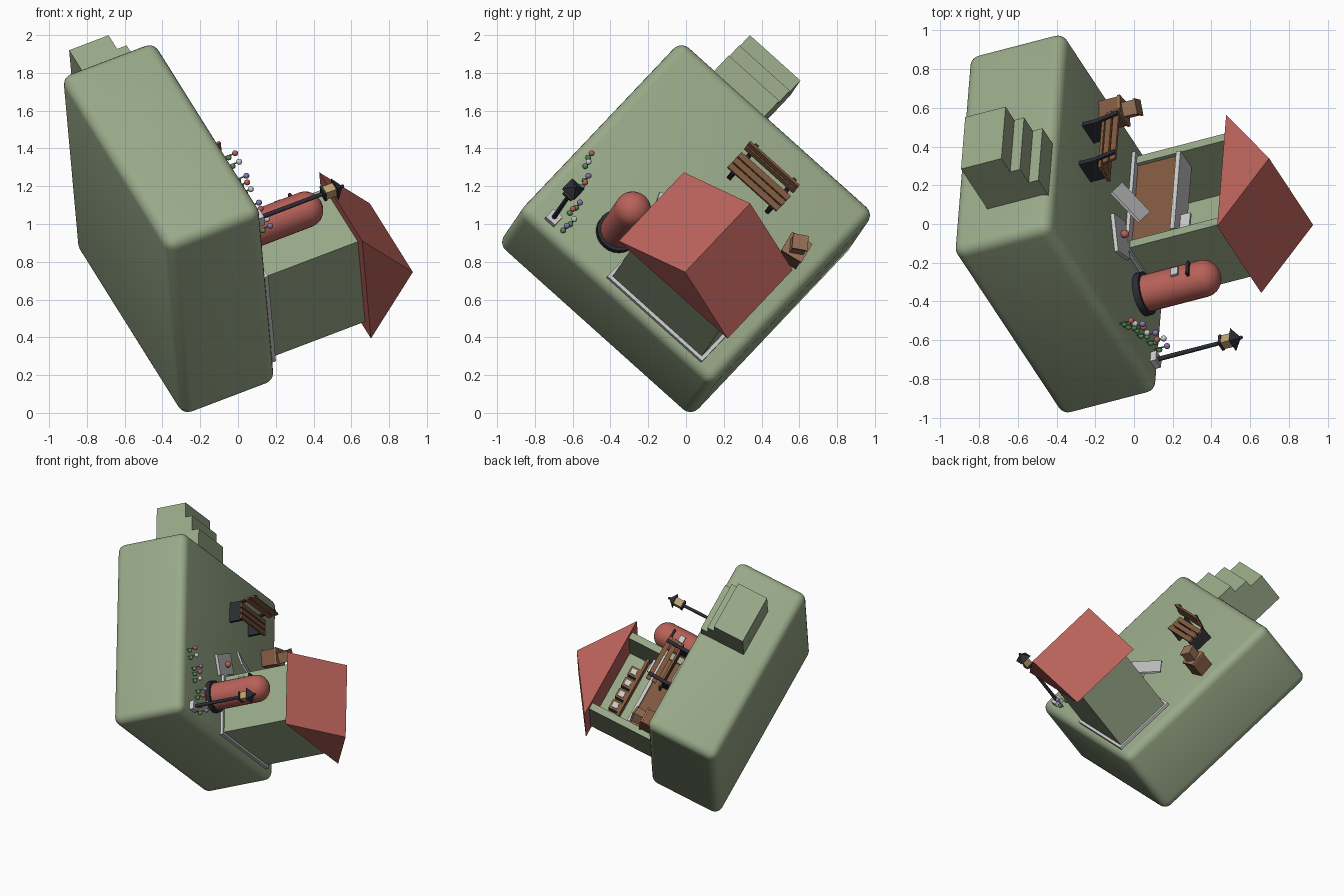
import bpy, bmesh, math, random
from mathutils import Matrix, Vector, Euler

if "Cube" in bpy.data.objects:
    bpy.data.objects.remove(bpy.data.objects["Cube"])

random.seed(4)
# Tilted frame of the scene: local x, y along the plate, z out of the plate
FRAME = Matrix(((.4138, .060, .908, -.118), (-.6261, .7436, .236, .065),
                (-.661, -.6667, .345, 1.07), (0, 0, 0, 1)))


def mat(name, *rgb):
    m = bpy.data.materials.new(name)
    m.diffuse_color = (*rgb, 1)
    m.use_nodes = True
    m.node_tree.nodes["Principled BSDF"].inputs["Base Color"].default_value = m.diffuse_color
    return m


GREEN = mat("green", .32, .40, .25)
RED = mat("red", .48, .12, .10)
BROWN = mat("brown", .22, .10, .05)
TAN = mat("tan", .30, .16, .09)
DARK = mat("dark", .025, .026, .035)
GREY = mat("grey", .55, .55, .55)
GLOW = mat("glow", .52, .36, .16)
LEAF = mat("leaf", .10, .25, .10)
VIOLET = mat("violet", .25, .18, .45)


def add(name, bm, m, loc=(0, 0, 0), rot=(0, 0, 0), smooth=False, basis=None):
    me = bpy.data.meshes.new(name)
    bmesh.ops.recalc_face_normals(bm, faces=bm.faces)
    bm.to_mesh(me)
    bm.free()
    o = bpy.data.objects.new(name, me)
    bpy.context.collection.objects.link(o)
    me.materials.append(m)
    local = Matrix.Translation(loc) @ (basis or Euler(rot).to_matrix()).to_4x4()
    o.matrix_world = FRAME @ local
    if smooth:
        bpy.context.view_layer.objects.active = o
        o.select_set(True)
        bpy.ops.object.shade_smooth_by_angle(angle=math.radians(40))
        o.select_set(False)
    return o


def block(name, loc, size, m, rot=(0, 0, 0), bevel=0, seg=1, basis=None):
    bm = bmesh.new()
    bmesh.ops.create_cube(bm, size=1)
    bmesh.ops.scale(bm, vec=size, verts=bm.verts)
    if bevel:
        bmesh.ops.bevel(bm, geom=bm.edges[:], offset=bevel, segments=seg,
                        profile=.5, affect='EDGES')
    return add(name, bm, m, loc, rot, seg > 1, basis)


def span(name, x, y, z, m, **k):
    lo, hi = zip(x, y, z)
    return block(name, [(a + b) / 2 for a, b in zip(lo, hi)],
                 [b - a for a, b in zip(lo, hi)], m, **k)


def cone(name, loc, r1, r2, h, m, n=12, rot=(0, 0, 0)):
    bm = bmesh.new()
    bmesh.ops.create_cone(bm, cap_ends=True, segments=n, radius1=r1, radius2=r2, depth=h)
    return add(name, bm, m, (loc[0], loc[1], loc[2] + h / 2), rot, n > 6)


def ball(name, loc, r, m):
    bm = bmesh.new()
    bmesh.ops.create_uvsphere(bm, u_segments=12, v_segments=8, radius=r)
    return add(name, bm, m, loc, smooth=True)


def lathe(name, loc, profile, m, n=24):
    bm = bmesh.new()
    vs = [bm.verts.new((r, 0, z)) for r, z in profile]
    es = [bm.edges.new(p) for p in zip(vs, vs[1:])]
    bmesh.ops.spin(bm, geom=vs + es, cent=(0, 0, 0), axis=(0, 0, 1),
                   angle=2 * math.pi, steps=n)
    bmesh.ops.remove_doubles(bm, verts=bm.verts, dist=1e-5)
    return add(name, bm, m, loc, smooth=True)


# Rounded plate and entry steps
span("plate", (-.69, .69), (-.69, .69), (-.55, 0), GREEN, bevel=.06, seg=5)
for i in range(3):
    span("entry_step", (-1.02 + .11 * i, -.66), (-.45, -.09),
         (-.36, -.13 + .055 * i), GREEN)

# Kiosk: foundation, three walls, solid gable roof
span("foundation", (.18, .645), (-.11, .565), (-.01, .02), GREY)
span("rear_wall", (.575, .625), (-.09, .545), (.02, .55), GREEN)
for y in (-.09, .495):
    span("side_wall", (.20, .6), (y, y + .05), (.02, .55), GREEN)
bm = bmesh.new()
ends = [[bm.verts.new((x, y, z)) for y, z in ((-.16, .55), (.615, .55), (.227, .82))]
        for x in (.14, .69)]
for e in ends:
    bm.faces.new(e)
for i in range(3):
    j = (i + 1) % 3
    bm.faces.new((ends[0][i], ends[0][j], ends[1][j], ends[1][i]))
add("roof", bm, RED)

# Counter, menu board, rear shelf with crates
span("counter", (.22, .30), (-.04, .495), (.02, .25), BROWN)
span("counter_top", (.19, .33), (-.04, .495), (.25, .275), GREY)
span("menu_board", (.25, .265), (.0, .10), (.275, .33), GREY)
span("shelf", (.48, .575), (-.04, .495), (.39, .41), BROWN)
for i in range(4):
    y = .09 + .092 * i
    block("shelf_crate", (.52, y, .445), (.07, .07, .07), BROWN)
    block("crate_panel", (.484, y, .445), (.01, .04, .04), GREY)

# Post box
P = (.41, -.233)
cone("post_box_base", (*P, 0), .115, .115, .035, DARK, 24)
dome = [(.097 * math.cos(a), .355 + .09 * math.sin(a))
        for a in (i * math.pi / 12 for i in range(6))]
lathe("post_box", (*P, 0), [(0, .02), (.097, .02)] + dome + [(0, .445)], RED)
block("post_box_plate", (.312, P[1], .235), (.02, .05, .04), GREY)
block("post_box_slot", (.312, P[1], .31), (.025, .085, .016), DARK)

# Lamp post
L = (.60, -.53)
block("lamp_foot", (*L, .012), (.065, .065, .04), GREY)
cone("lamp_pole", (*L, .02), .013, .011, .37, DARK)
block("lantern_base", (*L, .39), (.06, .06, .014), DARK)
block("lantern_glass", (*L, .425), (.052, .052, .06), GLOW)
cone("lantern_roof", (*L, .455), .062, .008, .04, DARK, 4, (0, 0, math.pi / 4))
ball("lantern_tip", (*L, .50), .01, DARK)

# Bench: three seat slats, two back slats, dark ends
for i in range(3):
    block("seat_slat", (-.355 + .042 * i, .135, .105), (.034, .35, .016), BROWN)
for i in range(2):
    block("back_slat", (-.392 - .008 * i, .135, .15 + .045 * i), (.014, .35, .034), BROWN,
          rot=(0, -.17, 0))
for y in (.0, .27):
    span("bench_end", (-.40, -.255), (y - .012, y + .012), (0, .097), DARK)
    block("back_post", (-.405, y, .15), (.014, .024, .12), DARK, rot=(0, -.17, 0))

# Stacked crates
block("large_crate", (-.17, .52, .055), (.115, .115, .11), BROWN, rot=(0, 0, .2))
block("crate_lid", (-.17, .52, .115), (.125, .125, .014), TAN, rot=(0, 0, .2))
block("small_crate", (-.17, .52, .155), (.075, .075, .07), TAN, rot=(0, 0, .6))
block("small_crate_lid", (-.17, .52, .195), (.084, .084, .012), TAN, rot=(0, 0, .6))

# Flat board with a ball, and a leaning board beside it
block("flat_board", (.105, -.09, .01), (.15, .21, .02), GREY, rot=(0, 0, .39))
ball("red_ball", (.105, -.08, .035), .022, RED)
u = Vector((.158, -.107, .098)).normalized()
w = u.cross(Vector((.096, .113, .026))).normalized()
lean = Matrix((u, w.cross(u), w)).transposed()
block("leaning_board", (.061, .09, .075), (.21, .15, .014), GREY, basis=lean)

# Flower row
for i in range(9):
    t = i / 8
    x = .20 + .40 * t + random.uniform(-.01, .01)
    y = -.60 + .17 * t + random.uniform(-.02, .02)
    h = random.uniform(.055, .08)
    cone("flower_stem", (x, y, 0), .004, .004, h, LEAF, 6)
    ball("flower_leaf", (x + .012, y, .022), .015, LEAF)
    ball("flower_head", (x, y, h), .016, (RED, GREY, VIOLET)[i % 3])
